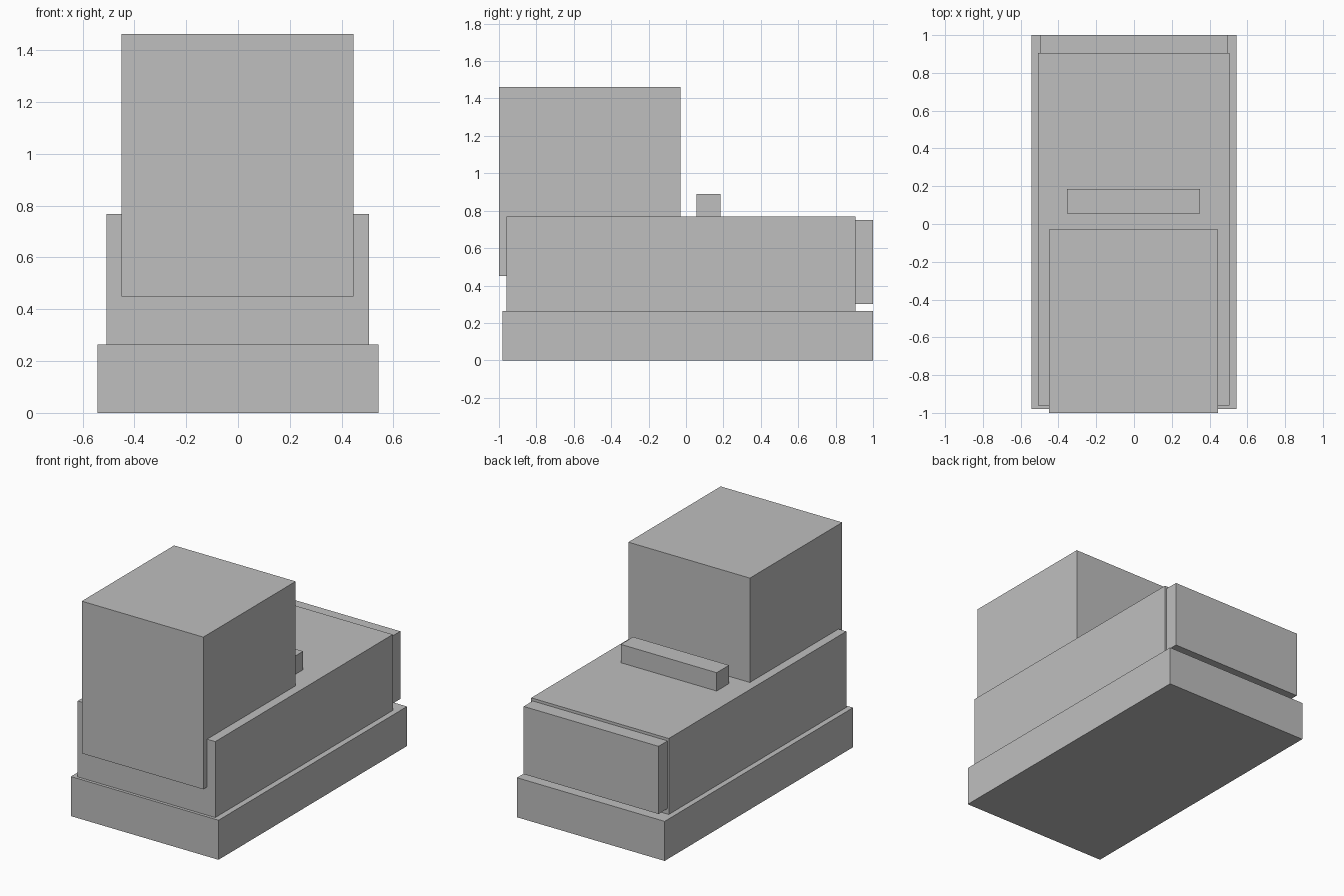
import bpy

# Remove the default cube
default = bpy.data.objects.get("Cube")
if default:
    bpy.data.objects.remove(default, do_unlink=True)

# Single plain grey material
grey = bpy.data.materials.new("plain_grey")
grey.use_nodes = True
colour = (0.52, 0.52, 0.52, 1.0)
grey.diffuse_color = colour
grey.node_tree.nodes["Principled BSDF"].inputs["Base Color"].default_value = colour


def box(name, x, y, z):
    """Add a box spanning the given (min, max) ranges."""
    spans = (x, y, z)
    bpy.ops.mesh.primitive_cube_add(size=1, location=[(a + b) / 2 for a, b in spans])
    obj = bpy.context.object
    obj.name = name
    obj.scale = [b - a for a, b in spans]
    bpy.ops.object.transform_apply(location=False, rotation=False, scale=True)
    obj.data.materials.append(grey)
    return obj


# Wide plinth at the bottom
box("base", (-0.543, 0.543), (-0.98, 1.0), (0.0, 0.263))
# Long main body resting on the plinth
box("body", (-0.507, 0.505), (-0.96, 0.905), (0.263, 0.768))
# Tall block at the front, standing slightly proud of the body
box("front_block", (-0.449, 0.445), (-1.0, -0.03), (0.45, 1.462))
# Low bar across the top of the body
box("top_bar", (-0.355, 0.35), (0.055, 0.185), (0.768, 0.89))
# Raised panel on the back of the body
box("back_panel", (-0.498, 0.494), (0.905, 1.0), (0.30, 0.75))
